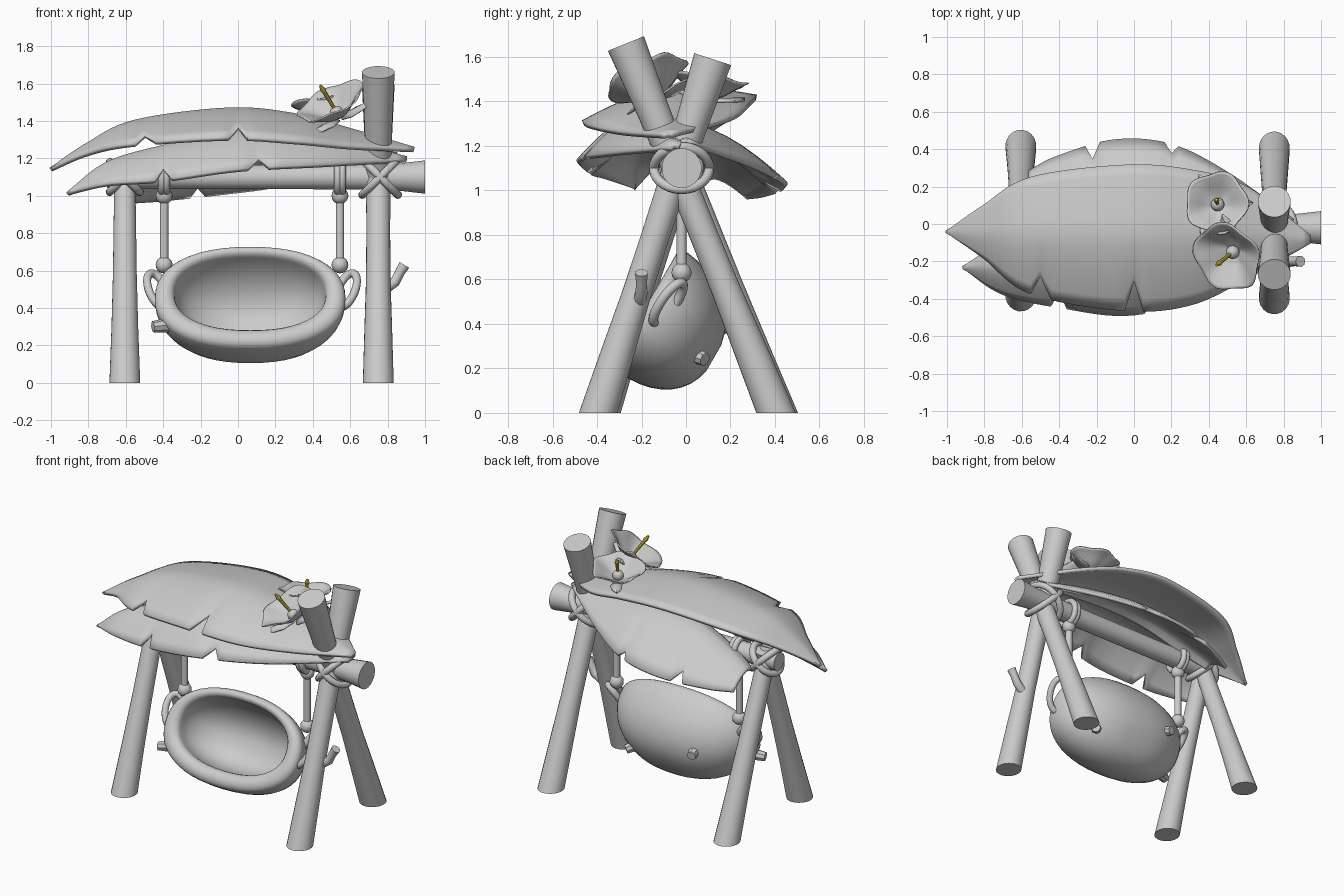
import bpy, bmesh, math
from mathutils import Vector, Matrix

cube = bpy.data.objects.get("Cube")
if cube:
    bpy.data.objects.remove(cube)


def material(name, color):
    m = bpy.data.materials.new(name)
    m.use_nodes = True
    m.diffuse_color = color
    m.node_tree.nodes["Principled BSDF"].inputs["Base Color"].default_value = color
    return m


GREY = material("plain grey", (0.6, 0.6, 0.6, 1))
GOLD = material("gold", (0.76, 0.55, 0.07, 1))


def finish(name, bm, mat=GREY, angle=40, thickness=0):
    bmesh.ops.recalc_face_normals(bm, faces=bm.faces)
    mesh = bpy.data.meshes.new(name)
    bm.to_mesh(mesh)
    bm.free()
    obj = bpy.data.objects.new(name, mesh)
    bpy.context.collection.objects.link(obj)
    mesh.materials.append(mat)
    if thickness:
        mod = obj.modifiers.new("thickness", 'SOLIDIFY')
        mod.thickness = thickness
        mod.offset = 0
    bpy.ops.object.select_all(action='DESELECT')
    obj.select_set(True)
    bpy.context.view_layer.objects.active = obj
    bpy.ops.object.shade_smooth_by_angle(angle=math.radians(angle))
    return obj


def skin(bm, rings, wrap=True, loop=False):
    """Join neighbouring rings of vertices with quads."""
    pairs = list(zip(rings, rings[1:])) + ([(rings[-1], rings[0])] if loop else [])
    for a, b in pairs:
        n = len(a)
        for i in range(n if wrap else n - 1):
            j = (i + 1) % n
            bm.faces.new((a[i], a[j], b[j], b[i]))


def smooth(stations, steps=6):
    """Catmull-Rom through tuples of any length."""
    p = [Vector(s) for s in stations]
    p = [2 * p[0] - p[1]] + p + [2 * p[-1] - p[-2]]
    out = []
    for a, b, c, d in zip(p, p[1:], p[2:], p[3:]):
        for i in range(steps):
            t = i / steps
            out.append((2 * b + (c - a) * t + (2 * a - 5 * b + 4 * c - d) * t * t
                        + (3 * b - a - 3 * c + d) * t ** 3) / 2)
    return out + [p[-2]]


def tube(name, points, radii, sides=16, mat=GREY, loop=False):
    pts = [Vector(p) for p in points]
    n = len(pts)
    bm = bmesh.new()
    rings = []
    side = None
    for i, p in enumerate(pts):
        before = pts[i - 1] if i or loop else p
        after = pts[(i + 1) % n] if i < n - 1 or loop else p
        d = (after - before).normalized()
        side = (d.orthogonal() if side is None else side - d * side.dot(d)).normalized()
        up = d.cross(side)
        r = radii[i] if isinstance(radii, (list, tuple)) else radii
        rings.append([bm.verts.new(p + r * (side * math.cos(a) + up * math.sin(a)))
                      for a in (math.tau * k / sides for k in range(sides))])
    skin(bm, rings, loop=loop)
    if not loop:
        bm.faces.new(rings[0])
        bm.faces.new(rings[-1])
    return finish(name, bm, mat)


def ring(name, center, u, v, r=0.022, count=28):
    c, u, v = Vector(center), Vector(u), Vector(v)
    tube(name, [c + u * math.cos(a) + v * math.sin(a)
                for a in (math.tau * k / count for k in range(count))], r, 10, loop=True)


def ball(name, center, r):
    bm = bmesh.new()
    bmesh.ops.create_uvsphere(bm, u_segments=16, v_segments=10, radius=r,
                              matrix=Matrix.Translation(center))
    finish(name, bm)


def leg(name, a, b, radii):
    """Leaning pole whose foot is cut level with the ground."""
    a, b = Vector(a), Vector(b)
    n = len(radii) - 1
    obj = tube(name, [a.lerp(b, i / n) for i in range(n + 1)], radii, 20)
    lean = (b - a) / (b - a).z
    for v in obj.data.vertices[:20]:
        v.co -= lean * v.co.z


# Crossed legs, tall pair on one side and short pair on the other
LEG = [0.083, 0.075, 0.066, 0.064, 0.066, 0.075, 0.088]
leg("left_front_leg", (0.75, -0.395, 0), (0.75, 0.12, 1.59), LEG)
leg("left_back_leg", (0.75, 0.405, 0), (0.75, -0.27, 1.66), LEG)
SHORT = [0.083, 0.072, 0.064, 0.06, 0.055]
leg("right_front_leg", (-0.605, -0.38, 0), (-0.605, 0.01, 1.17), SHORT)
leg("right_back_leg", (-0.605, 0.415, 0), (-0.605, -0.04, 1.17), SHORT)
tube("crossbeam", [(x, -0.02, 1.1) for x in (-0.7, -0.4, 0, 0.4, 0.7, 0.88, 1)],
     [0.06, 0.064, 0.066, 0.066, 0.068, 0.076, 0.09], 20)

# Rope lashings around the crossings
for side, x, size in (("left", 0.76, 0.125), ("right", -0.605, 0.105)):
    for k, s in enumerate((1, -1)):
        ring(f"{side}_lashing_{k}", (x, -0.02, 1.1),
             (size * 0.76, 0, s * size * 0.76), (0, size, 0))

# Hollow pod seat, tilted up towards the front
AXIS_B, AXIS_C = Vector((0, 0.5, 0.866)), Vector((0, -0.866, 0.5))
profile = []
quarter = [math.pi / 2 * k / 10 for k in range(10)]
for a in reversed(quarter):
    profile.append((math.cos(a) ** 0.85, 0, -0.34 * math.sin(a), -0.04 * math.sin(a)))
for k in range(1, 9):
    a = math.pi * k / 8
    lip = 1 - math.cos(a)
    profile.append((1, 0.053 * lip, 0.045 * math.sin(a), 0.012 * lip))
for a in quarter[1:]:
    profile.append((math.cos(a) ** 0.85, 0.106, -0.28 * math.sin(a), 0.024 - 0.04 * math.sin(a)))
bm = bmesh.new()
rings = []
for k, inset, depth, sag in profile:
    row = []
    for i in range(48):
        c, s = math.cos(math.tau * i / 48), math.sin(math.tau * i / 48)
        x = math.copysign(abs(c) ** 0.88, c) * (0.51 - inset) * k
        b = math.copysign(abs(s) ** 0.88, s) * (0.31 - inset * 0.8) * k + sag
        row.append(bm.verts.new(Vector((0.065 + x, -0.145, 0.45)) + AXIS_B * b + AXIS_C * depth))
    rings.append(row)
skin(bm, rings)
bm.faces.new(rings[0])
bm.faces.new(rings[-1])
finish("pod_seat", bm, angle=60)

# Hanging ropes, knots and seat loops
for name, x, s in (("left", 0.545, 1), ("right", -0.395, -1)):
    tube(f"{name}_hanging_rope", [(x, -0.02, 0.6), (x, -0.02, 1.04)], 0.023, 12)
    ball(f"{name}_lower_knot", (x, -0.02, 0.63), 0.045)
    ball(f"{name}_upper_knot", (x, -0.02, 1.0), 0.045)
    for k, dx in enumerate((-0.012, 0.012)):
        ring(f"{name}_beam_loop_{k}", (x + dx, -0.02, 1.1), (0, 0.08, 0), (0, 0, 0.085), 0.02)
    ring(f"{name}_seat_loop", (x + s * 0.035, -0.08, 0.495),
         (s * 0.025, 0.06, 0.09), (s * 0.05, -0.03, 0.01), 0.022)

# Broken twigs
tube("leg_twig", [(0.78, -0.21, 0.5), (0.84, -0.2, 0.54), (0.865, -0.2, 0.59), (0.89, -0.2, 0.63)],
     [0.03, 0.028, 0.026, 0.03], 10)
for k, (a, b) in enumerate((((-0.36, -0.19, 0.31), (-0.455, -0.22, 0.3)),
                            ((0.34, 0.02, 0.27), (0.4, 0.085, 0.24)),
                            ((-0.15, 0.1, 0.4), (-0.17, 0.185, 0.385)))):
    tube(f"seat_twig_{k}", [a, b], [0.04, 0.03], 8)


def leaf(name, stations, drops, notches, across=6):
    """Stations hold x, ridge y, ridge z, front width, back width."""
    rows = smooth(stations, 8)
    for sign, x, depth in notches:
        nearest = min(rows, key=lambda r: abs(r[0] - x))
        nearest[3 if sign < 0 else 4] *= depth
    bm = bmesh.new()
    grid = []
    for x, y, z, front, back in rows:
        row = []
        for k in range(-across, across + 1):
            t = abs(k) / across
            w = max(front if k < 0 else back, 0.004)
            drop = drops[0 if k < 0 else 1] * w * t ** 1.5
            row.append(bm.verts.new((x, y + math.copysign(w * t, k), z - drop)))
        grid.append(row)
    skin(bm, grid, wrap=False)
    finish(name, bm, angle=45, thickness=0.024)


# Three roof leaves
leaf("top_leaf", [(-1, -0.04, 1.14, 0, 0), (-0.8, -0.04, 1.275, 0.14, 0.14),
                  (-0.55, -0.04, 1.395, 0.33, 0.29), (-0.05, -0.04, 1.46, 0.42, 0.355),
                  (0.3, -0.04, 1.43, 0.39, 0.33), (0.6, -0.04, 1.35, 0.25, 0.24),
                  (0.94, -0.08, 1.25, 0.02, 0.02)],
     (0.37, 0.12), [(-1, -0.52, 0.68), (-1, -0.02, 0.62)])
leaf("front_leaf", [(-0.91, -0.23, 1.01, 0, 0), (-0.7, -0.22, 1.17, 0.15, 0.12),
                    (-0.4, -0.2, 1.26, 0.24, 0.2), (0, -0.2, 1.345, 0.28, 0.22),
                    (0.45, -0.15, 1.31, 0.2, 0.18), (0.9, -0.05, 1.2, 0.02, 0.02)],
     (0.75, 0.25), [(-1, -0.39, 0.65), (-1, 0.13, 0.75)])
leaf("back_leaf", [(-0.56, 0.13, 1.06, 0.05, 0.15), (-0.4, 0.1, 1.14, 0.07, 0.26),
                   (-0.1, 0.06, 1.25, 0.07, 0.385), (0.2, 0.05, 1.28, 0.07, 0.37),
                   (0.5, 0.03, 1.27, 0.06, 0.24), (0.85, 0, 1.22, 0.02, 0.02)],
     (0.3, 0.62), [(1, -0.22, 0.77), (1, 0.2, 0.87)])


def flower(name, base, axis, size, stem):
    turn = Matrix.Translation(base) @ Vector(axis).to_track_quat('Z', 'Y').to_matrix().to_4x4()
    bm = bmesh.new()
    rings = []
    for r, h in smooth([(0.08, 0), (0.4, 0.15), (0.75, 0.4), (1, 0.55)], 3):
        rings.append([bm.verts.new(turn @ Vector((
            size * r * (1 + 0.06 * r * math.cos(5 * a)) * math.cos(a),
            size * r * (1 + 0.06 * r * math.cos(5 * a)) * math.sin(a),
            size * (h + 0.04 * r * math.sin(5 * a)))))
            for a in (math.tau * k / 40 for k in range(40))])
    skin(bm, rings)
    bm.faces.new(rings[0])
    finish(name + "_petals", bm, thickness=0.008)
    ball(name + "_heart", turn @ Vector((0, 0, 0.03)), 0.036)
    start, tip = turn @ Vector((0, 0, 0.04)), Vector(stem)
    tube(name + "_pistil", [start, start.lerp(tip, 0.75), start.lerp(tip, 0.82), tip],
         [0.009, 0.012, 0.016, 0.007], 8, GOLD)
    # Pointed leaves under the bloom
    bm = bmesh.new()
    for k in range(3):
        a = math.tau * k / 3 + 0.5
        rows = []
        for t, w in ((0.1, 0.1), (0.5, 0.28), (0.85, 0.2), (1.15, 0.01)):
            rows.append([bm.verts.new(turn @ (Matrix.Rotation(a, 4, 'Z') @ Vector(
                (size * t, size * w * s, size * (0.2 * t - 0.08 * abs(s)))))) for s in (-1, 0, 1)])
        skin(bm, rows, wrap=False)
    finish(name + "_leaves", bm, thickness=0.008)


flower("back_flower", (0.45, 0.1, 1.41), (-0.1, 0.15, 1), 0.165, (0.44, 0.13, 1.56))
flower("front_flower", (0.54, -0.14, 1.42), (-0.4, -0.35, 0.8), 0.19, (0.44, -0.22, 1.59))
